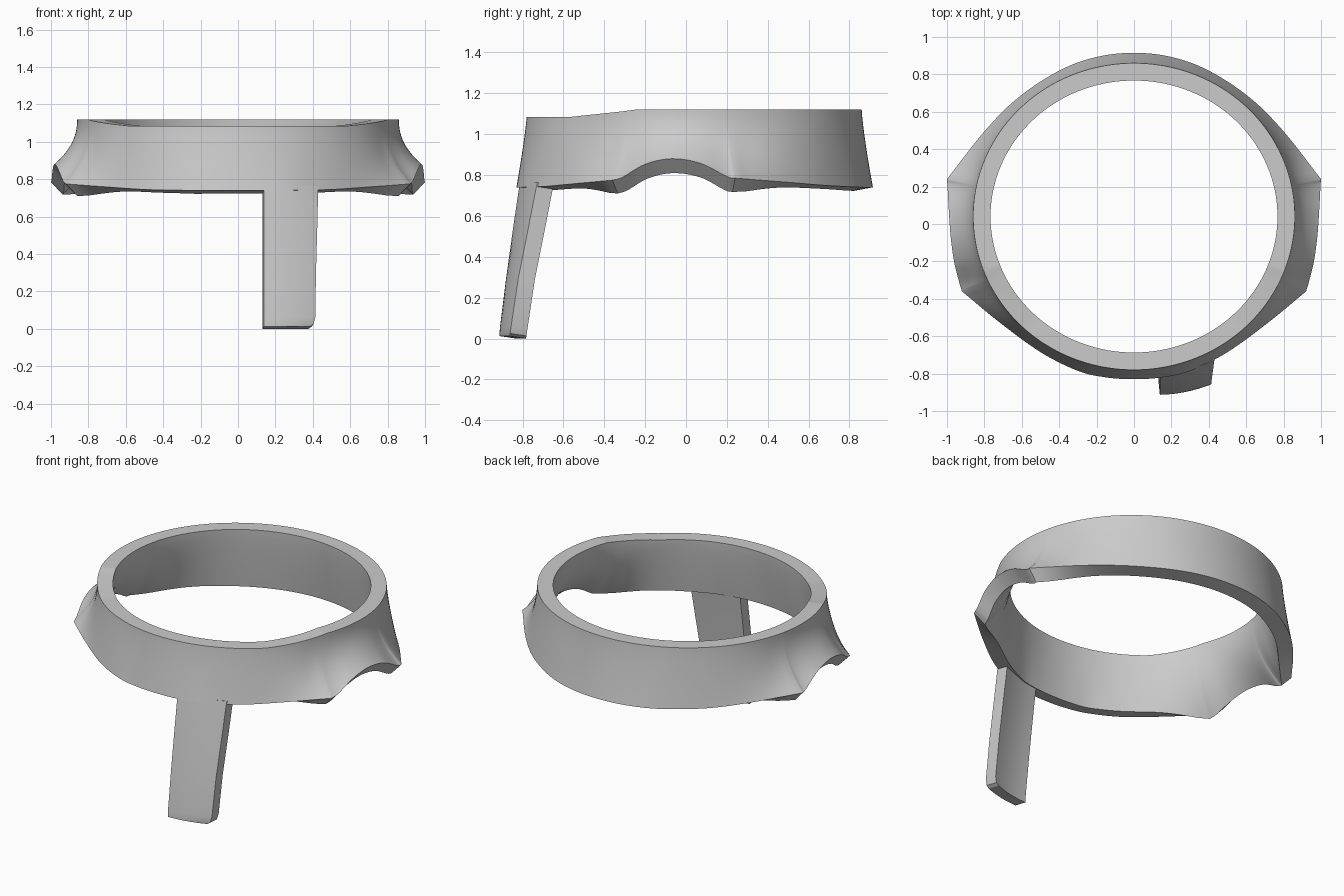
import bpy, bmesh, math
from mathutils import Vector

if "Cube" in bpy.data.objects:
    bpy.data.objects.remove(bpy.data.objects["Cube"])


def loft(name, sections, closed):
    """Skin a list of equal-length closed loops; cap the ends if open."""
    bm = bmesh.new()
    loops = [[bm.verts.new(p) for p in s] for s in sections]
    n = len(loops[0])
    for i in range(len(loops) if closed else len(loops) - 1):
        a, b = loops[i], loops[(i + 1) % len(loops)]
        for j in range(n):
            k = (j + 1) % n
            bm.faces.new((a[j], a[k], b[k], b[j]))
    if not closed:
        bm.faces.new(loops[0])
        bm.faces.new(loops[-1])
    bmesh.ops.recalc_face_normals(bm, faces=bm.faces)
    mesh = bpy.data.meshes.new(name)
    bm.to_mesh(mesh)
    bm.free()
    obj = bpy.data.objects.new(name, mesh)
    bpy.context.collection.objects.link(obj)
    bpy.ops.object.select_all(action='DESELECT')
    obj.select_set(True)
    bpy.context.view_layer.objects.active = obj
    bpy.ops.object.shade_smooth_by_angle(angle=math.radians(30))
    return obj


def spline(pts, before=None, after=None, steps=7):
    """Catmull-Rom through pts, leaving out the last point."""
    p = [Vector(q) for q in pts]
    p = [Vector(before) if before else 2 * p[0] - p[1]] + p
    p.append(Vector(after) if after else 2 * p[-1] - p[-2])
    out = []
    for i in range(1, len(p) - 2):
        a, b, c, d = p[i - 1:i + 3]
        for s in range(steps):
            t = s / steps
            out.append(0.5 * (2 * b + (c - a) * t + (2 * a - 5 * b + 4 * c - d) * t * t
                              + (3 * b - a - 3 * c + d) * t ** 3))
    return out


# Lower outer edge of the right half (x, y, z): back, side arch, front
back = [(0, .915, .74), (.2, .893, .74), (.4, .82, .742), (.62, .675, .75),
        (.8, .495, .765), (1.0, .24, .785)]
side = [(1.0, .24, .785), (.997, .2, .793), (.99, .07, .858), (.98, -.07, .88),
        (.962, -.2, .853), (.935, -.31, .79), (.92, -.36, .775)]
front = [(.92, -.36, .775), (.72, -.525, .76), (.5, -.685, .745),
         (.3, -.785, .741), (.15, -.82, .74), (0, -.83, .74)]
right = (spline(back, before=(-.2, .893, .74)) + spline(side)
         + spline(front, after=(-.15, -.82, .74)) + [Vector(front[-1])])
edge = right + [Vector((-p.x, p.y, p.z)) for p in reversed(right[1:-1])]

CY, WALL, ROWS = .04, .093, 20


def top_z(y):
    return 1.12 - .035 * min(1, max(0, (-.3 - y) / .3))


def wall_section(low):
    """Flared wall under the oval rim, offset inward along its normal."""
    dx, dy = low.x, low.y - CY
    r_low = math.hypot(dx, dy)
    ux, uy = dx / r_low, dy / r_low
    r_top = 1 / math.hypot(ux / .86, uy / .82)
    flare = r_low - r_top
    power = 1.2 + min(1, max(0, (flare - .05) / .07))
    zt = top_z(low.y)
    h = zt - low.z
    outer, inner = [], []
    for i in range(ROWS + 1):
        t = i / ROWS
        r, z = r_top + flare * t ** power, zt - h * t
        slope = power * flare * t ** (power - 1) / h
        k = WALL / math.hypot(1, slope)
        outer.append((ux * r, CY + uy * r, z))
        inner.append((ux * (r - k), CY + uy * (r - k), z - k * slope))
    return outer + inner[::-1]


loft("flared_ring", [wall_section(p) for p in edge], True)

# Hanging leg: (z, right edge x, outer y on left, outer y on right)
leg_rows = [(.012, .385, -.913, -.863), (.025, .403, -.913, -.861),
            (.06, .413, -.91, -.856), (.3, .417, -.88, -.82),
            (.55, .424, -.845, -.77), (.72, .428, -.82, -.737), (.765, .43, -.812, -.727)]


def leg_section(z, x1, y0, y1):
    outer, inner = [], []
    for i in range(9):
        u = i / 8
        x = .138 + (x1 - .138) * u
        y = y0 + (y1 - y0) * u - .012 * 4 * u * (1 - u)
        outer.append((x, y, z))
        inner.append((x - .008, y + .08, z - .012))
    return outer + inner[::-1]


loft("hanging_leg", [leg_section(*r) for r in leg_rows], False)
